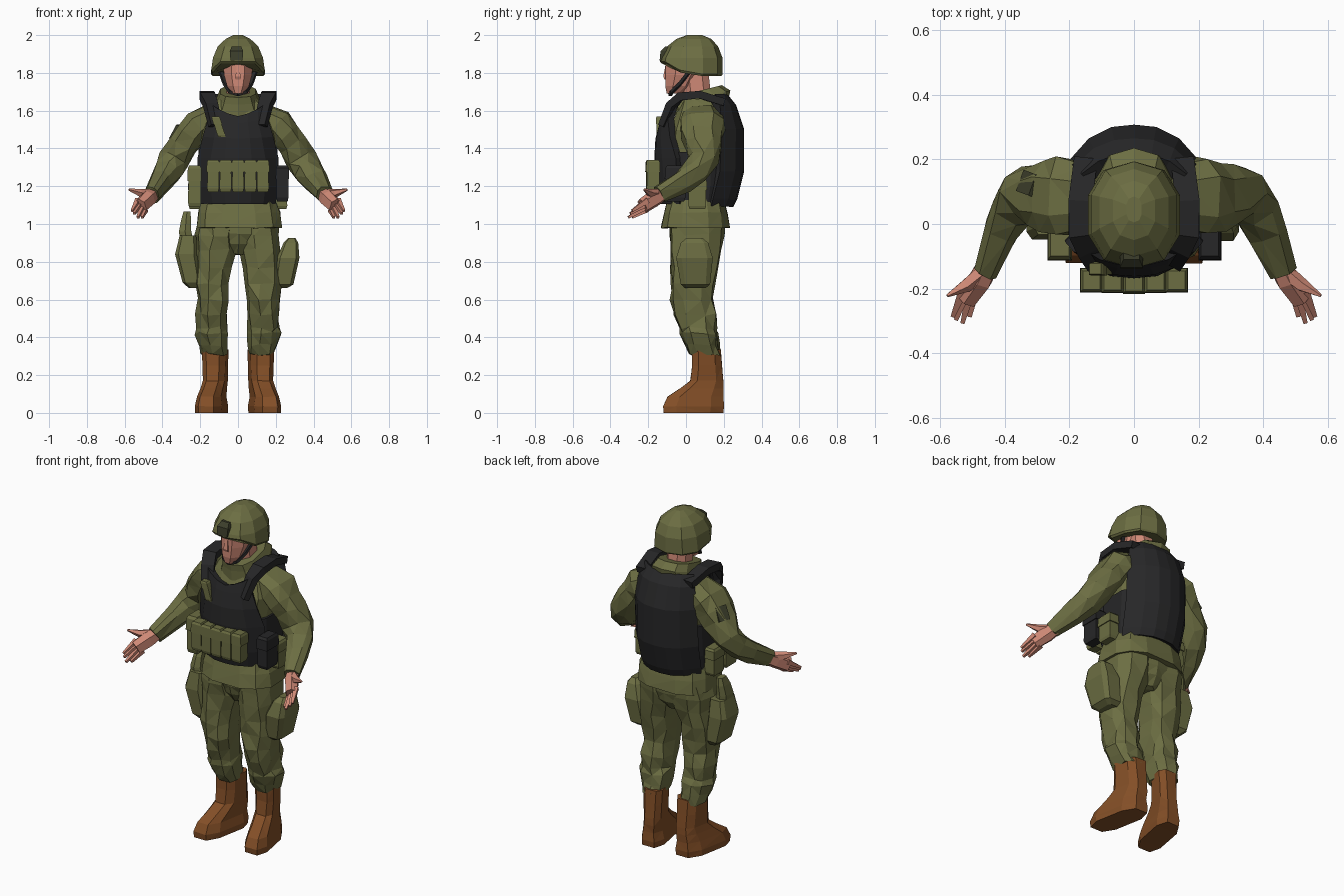
import bpy, bmesh, math, random
from mathutils import Vector
random.seed(4)


def material(name, col):
    m = bpy.data.materials.new(name)
    m.diffuse_color = (*col, 1)
    return m


OLIVE = material("olive cloth", (0.150, 0.155, 0.055))
BLACK = material("vest black", (0.020, 0.020, 0.021))
SKIN = material("skin", (0.62, 0.25, 0.18))
BROWN = material("boot brown", (0.23, 0.078, 0.020))
DARK = material("dark olive", (0.045, 0.048, 0.024))


def finish(name, bm, mat, tri=False):
    bmesh.ops.recalc_face_normals(bm, faces=bm.faces)
    if tri:
        bmesh.ops.triangulate(bm, faces=bm.faces)
    me = bpy.data.meshes.new(name)
    bm.to_mesh(me)
    bm.free()
    me.materials.append(mat)
    ob = bpy.data.objects.new(name, me)
    bpy.context.collection.objects.link(ob)
    return ob


def loft(name, rings, mat, n=8, e=0.8, follow=False, jitter=0.0, warp=None):
    """Skin rings (x, y, z, half width, half depth); e near 0 gives box sections."""
    bm = bmesh.new()
    pts = [Vector(r[:3]) for r in rings]
    loops = []
    for i, (c, r) in enumerate(zip(pts, rings)):
        u, w = Vector((1, 0, 0)), Vector((0, 1, 0))
        if follow:
            t = (pts[min(i + 1, len(pts) - 1)] - pts[max(i - 1, 0)]).normalized()
            u = t.cross(Vector((0, 0, 1))).normalized()
            w = u.cross(t)
        loop = []
        for k in range(n):
            a = 2 * math.pi * (k + 0.5) / n
            ca, sa = math.cos(a), math.sin(a)
            p = c + u * r[3] * math.copysign(abs(ca) ** e, ca) + w * r[4] * math.copysign(abs(sa) ** e, sa)
            p += Vector([random.uniform(-jitter, jitter) for _ in range(3)])
            loop.append(bm.verts.new(warp(p) if warp else p))
        loops.append(loop)
    for a, b in zip(loops, loops[1:]):
        for k in range(n):
            bm.faces.new((a[k], a[(k + 1) % n], b[(k + 1) % n], b[k]))
    bm.faces.new(loops[0])
    bm.faces.new(loops[-1])
    return finish(name, bm, mat, jitter > 0)


def panel(name, rows, mat, thick, n=6):
    """Curved armour sheet; row = (z, half width, y at middle, y at edge, edge lift)."""
    bm = bmesh.new()
    grid = []
    for z, w, ym, ye, lift in rows:
        us = [2 * k / n - 1 for k in range(n + 1)]
        grid.append([bm.verts.new((w * u, ym + (ye - ym) * abs(u) ** 2.6, z + lift * abs(u) ** 1.5)) for u in us])
    for a, b in zip(grid, grid[1:]):
        for k in range(n):
            bm.faces.new((a[k], a[k + 1], b[k + 1], b[k]))
    ob = finish(name, bm, mat)
    ob.modifiers.new("thickness", "SOLIDIFY").thickness = thick
    ob.modifiers["thickness"].offset = 0
    return ob


def pouch(name, x, y, z0, z1, a, b, mat=OLIVE, lean=0.0):
    """Box pouch with a narrower base and an overhanging flap."""
    h = z1 - z0
    spec = [(0, .82), (.1, .95), (.62, .92), (.62, 1.06), (.93, 1.0), (1, .8)]
    return loft(name, [(x + lean * f, y, z0 + h * f, a * s, b * s) for f, s in spec], mat, 4, 0.02)


# Jacket, seat of the trousers, collar and neck
loft("jacket", [(.005, .05, .98, .232, .185), (.005, .05, 1.06, .222, .172), (0, .05, 1.13, .205, .15),
                (0, .06, 1.38, .19, .16), (0, .075, 1.5, .215, .165), (0, .085, 1.6, .175, .135),
                (0, .085, 1.66, .12, .12)], OLIVE, 12, .7, jitter=.004)
loft("trouser_seat", [(0, .06, .84, .045, .09), (0, .06, .89, .11, .13), (0, .06, .95, .19, .148),
                      (0, .06, 1.02, .21, .15)], OLIVE, 10, .8, jitter=.006)
loft("collar", [(0, .08, 1.6, .135, .14), (0, .085, 1.66, .112, .15), (0, .06, 1.7, .097, .13)],
     OLIVE, 10, .75, warp=lambda p: Vector((p.x, p.y, p.z + .25 * (p.y - .05))))
loft("neck", [(0, .07, 1.6, .065, .075), (0, .045, 1.84, .065, .075)], SKIN, 8)

# Head and nose
loft("head", [(0, -.06, 1.69, .034, .045), (0, -.035, 1.73, .062, .08), (0, -.015, 1.79, .08, .1),
              (0, 0, 1.86, .084, .115), (0, .03, 1.93, .07, .1)], SKIN, 8, .9)
loft("nose", [(0, -.1, 1.765, .018, .018), (0, -.105, 1.78, .018, .02), (0, -.1, 1.84, .008, .012)], SKIN, 4)


# Helmet with a raised front rim
def raise_rim(p):
    if p.z < 1.82:
        p.z += .055 * min(1, max(0, (-.02 - p.y) / .07)) - (.012 if p.y > .05 else 0)
    return p


loft("helmet", [(0, .03, 1.795, .14, .158), (0, .028, 1.805, .148, .166), (0, .03, 1.88, .138, .163),
                (0, .035, 1.94, .112, .135), (0, .042, 1.98, .068, .092), (0, .045, 2.0, .025, .04)],
     OLIVE, 10, .85, warp=raise_rim)
loft("helmet_mount", [(-.008, -.122, 1.865, .032, .018), (-.008, -.115, 1.915, .036, .02),
                      (-.008, -.09, 1.94, .025, .02)], DARK, 4, .02)

# Armour vest
loft("vest_waist", [(0, .05, 1.11, .2, .15), (0, .055, 1.2, .207, .165), (0, .06, 1.38, .203, .17)], BLACK, 12, .6)
panel("vest_front", [(1.11, .185, -.115, -.02, 0), (1.2, .2, -.135, -.03, 0), (1.35, .2, -.148, -.04, 0),
                     (1.45, .175, -.142, -.07, .01), (1.53, .148, -.12, -.08, .03),
                     (1.565, .15, -.108, -.06, .075)], BLACK, .04)
panel("vest_back", [(1.1, .18, .23, .12, 0), (1.14, .185, .25, .13, 0), (1.28, .192, .285, .165, 0),
                    (1.5, .19, .285, .175, 0), (1.62, .17, .245, .165, 0), (1.675, .15, .2, .14, 0)], BLACK, .045)

# Chest pouches and waist pouches
for i in range(5):
    pouch(f"ammo_pouch_{i + 1}", -.132 + .066 * i, -.178 + .002 * abs(i - 2), 1.17, 1.34, .033, .036)
pouch("chest_pouch", -.085, -.138, 1.46, 1.57, .022, .02, OLIVE, -.035)
pouch("radio_pouch", .235, -.055, 1.12, 1.31, .034, .055, BLACK)
pouch("right_waist_pouch", -.23, -.055, 1.09, 1.31, .036, .055)
for s in (-1, 1):
    pouch("rear_waist_pouch", .225 * s, .06, 1.08, 1.24, .038, .05)

# Thigh pouch, holster and sidearm grip
pouch_rings = [(.225, .05, .66, .035, .055), (.24, .05, .68, .055, .08), (.265, .045, .82, .062, .1),
               (.28, .045, .9, .04, .075), (.285, .045, .925, .02, .045)]
loft("thigh_pouch", pouch_rings, OLIVE, 8, .4)
loft("holster", [(-.225, .04, .66, .035, .05), (-.245, .04, .69, .05, .075), (-.275, .035, .84, .06, .085),
                 (-.265, .035, .94, .045, .07)], OLIVE, 8, .4)
loft("holster_grip", [(-.265, .03, .88, .04, .045), (-.28, .03, .96, .035, .05), (-.275, .04, 1.02, .028, .045),
                      (-.27, .05, 1.065, .02, .03)], OLIVE, 6, .5)

for s, side in ((-1, "right"), (1, "left")):
    def rings(*rs):
        return [(s * r[0], *r[1:]) for r in rs]

    # Shoulder strap and chin strap
    loft(side + "_shoulder_strap", rings((.12, -.118, 1.52, .034, .016), (.145, -.075, 1.63, .036, .02),
         (.162, -.03, 1.675, .04, .022), (.165, .07, 1.685, .038, .02), (.15, .2, 1.645, .036, .02)),
         BLACK, 4, .02, True)
    loft(side + "_chin_strap", rings((.092, .02, 1.81, .01, .008), (.07, -.03, 1.745, .01, .008),
         (.042, -.075, 1.7, .009, .008), (0, -.085, 1.685, .009, .009)), BLACK, 4, .02, True)

    # Sleeve
    loft(side + "_sleeve", rings((.13, .085, 1.57, .11, .07), (.21, .085, 1.53, .125, .085),
         (.25, .085, 1.47, .115, .085), (.29, .09, 1.42, .1, .08), (.338, .09, 1.34, .085, .075),
         (.37, .05, 1.28, .075, .072), (.408, -.02, 1.225, .06, .062), (.457, -.14, 1.155, .042, .045)),
         OLIVE, 8, .8, True, .007)

    # Hand, fingers and thumb
    loft(side + "_palm", rings((.45, -.12, 1.16, .034, .036), (.475, -.17, 1.135, .04, .046),
         (.515, -.23, 1.095, .034, .042)), SKIN, 6, .8, True)
    tips = ((.56, -.285, 1.07), (.55, -.295, 1.055), (.53, -.305, 1.035), (.508, -.285, 1.035))
    for i, tip in enumerate(tips):
        base = (.528 - .012 * i, -.205, 1.125 - .016 * i)
        loft(f"{side}_finger_{i + 1}", rings((*base, .02, .02), (*tip, .009, .009)), SKIN, 4, 1, True)
    loft(side + "_thumb", rings((.465, -.145, 1.16, .026, .028), (.52, -.19, 1.165, .022, .022),
         (.578, -.222, 1.182, .005, .006)), SKIN, 5, 1, True)

    # Trouser leg with folds
    loft(side + "_trouser_leg", rings((.122, .105, .31, .068, .083), (.13, .085, .36, .076, .088),
         (.137, .07, .42, .09, .1), (.135, .06, .45, .082, .1), (.135, .05, .52, .085, .112),
         (.135, .03, .6, .086, .11), (.137, .035, .68, .094, .115), (.132, .045, .77, .1, .123),
         (.115, .055, .86, .112, .137), (.11, .06, .94, .112, .148), (.105, .06, 1.02, .112, .15)),
         OLIVE, 9, .8, jitter=.009)

    # Boot, toes turned outwards
    def splay(p):
        p.x += s * .18 * (.1 - p.y)
        return p
    loft(side + "_boot", rings((.13, .04, 0, .074, .165), (.13, .04, .035, .076, .17), (.13, .05, .085, .066, .155),
         (.125, .085, .13, .062, .12), (.122, .11, .17, .06, .092), (.122, .112, .25, .063, .083),
         (.122, .108, .335, .066, .08)), BROWN, 8, .65, warp=splay, jitter=.001)

# Arm patch
loft("arm_patch", [(-.285, .11, 1.46, .035, .042), (-.334, .128, 1.49, .035, .042)], DARK, 4, .02, True)
